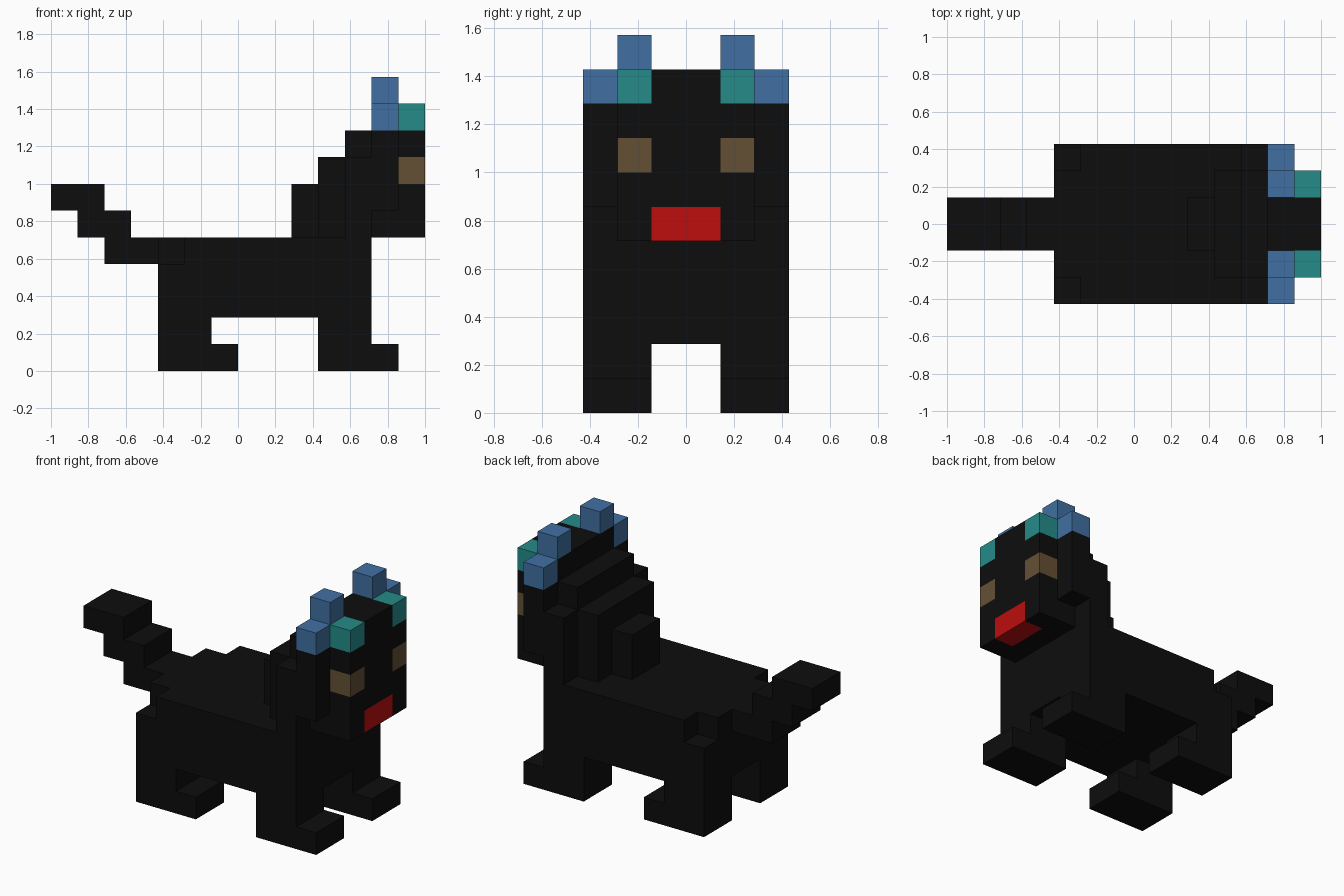
import bpy
import bmesh
from mathutils import Matrix, Vector

U = 1 / 7  # one block

if "Cube" in bpy.data.objects:
    bpy.data.objects.remove(bpy.data.objects["Cube"], do_unlink=True)


def material(name, rgb):
    m = bpy.data.materials.new(name)
    m.use_nodes = True
    m.diffuse_color = (*rgb, 1)
    m.node_tree.nodes["Principled BSDF"].inputs["Base Color"].default_value = (*rgb, 1)
    return m


black = material("black_fur", (0.004, 0.004, 0.004))
blue = material("blue_ear", (0.053, 0.16, 0.36))
teal = material("teal_ear", (0.018, 0.26, 0.25))
brown = material("brown_eye", (0.127, 0.08, 0.034))
red = material("red_mouth", (0.51, 0.004, 0.004))


def part(name, mat, *boxes):
    """Join boxes given in block units as (x0, x1, y0, y1, z0, z1)."""
    bm = bmesh.new()
    for x0, x1, y0, y1, z0, z1 in boxes:
        centre = Vector((x0 + x1, y0 + y1, z0 + z1)) * U / 2
        size = Vector((x1 - x0, y1 - y0, z1 - z0)) * U
        bmesh.ops.create_cube(bm, size=1, matrix=Matrix.LocRotScale(centre, None, size))
    mesh = bpy.data.meshes.new(name)
    bm.to_mesh(mesh)
    bm.free()
    mesh.materials.append(mat)
    obj = bpy.data.objects.new(name, mesh)
    bpy.context.collection.objects.link(obj)


def pair(name, mat, *boxes):
    """Make a part on the +y side and its mirror on the -y side."""
    part("far_" + name, mat, *boxes)
    part("near_" + name, mat, *[(a, b, -d, -c, e, f) for a, b, c, d, e, f in boxes])


# Body with notched rear corners
part("body", black, (-3, 5, -3, 3, 2, 4), (-2, 5, -3, 3, 4, 5), (-3, -2, -2, 2, 4, 5))

# Legs with feet pointing forward
for name, x in (("rear_leg", -3), ("front_leg", 3)):
    pair(name, black, (x, x + 2, 1, 3, 1, 2), (x, x + 3, 1, 3, 0, 1))

# Stepped tail
part("tail", black, *[(-5 - i, -3 - i, -1, 1, 4 + i, 5 + i) for i in range(3)])

# Neck rising in steps to the head
part("neck", black, (2, 3, -1, 1, 5, 7), (3, 4, -2, 2, 5, 8),
     (4, 5, -3, 3, 5, 8), (4, 5, -2, 2, 8, 9))

# Head, narrower at the chin, with a crown between the ears
part("head", black, (5, 6, -2, 2, 5, 6), (5, 6, -3, 3, 6, 9),
     (5, 6, -2, 2, 9, 10), (6, 7, -1, 1, 9, 10))

# Face layers around the eyes and mouth
part("face", black, (6, 7, -2, 2, 6, 7), (6, 7, -1, 1, 7, 8), (6, 7, -2, 2, 8, 9))
pair("cheek", black, (6, 7, 1, 2, 5, 6))
pair("eye", brown, (6, 7, 1, 2, 7, 8))
part("mouth", red, (6, 7, -1, 1, 5, 6))

# Ears
pair("outer_ear", blue, (5, 6, 2, 3, 9, 10), (5, 6, 1, 2, 10, 11))
pair("inner_ear", teal, (6, 7, 1, 2, 9, 10))
